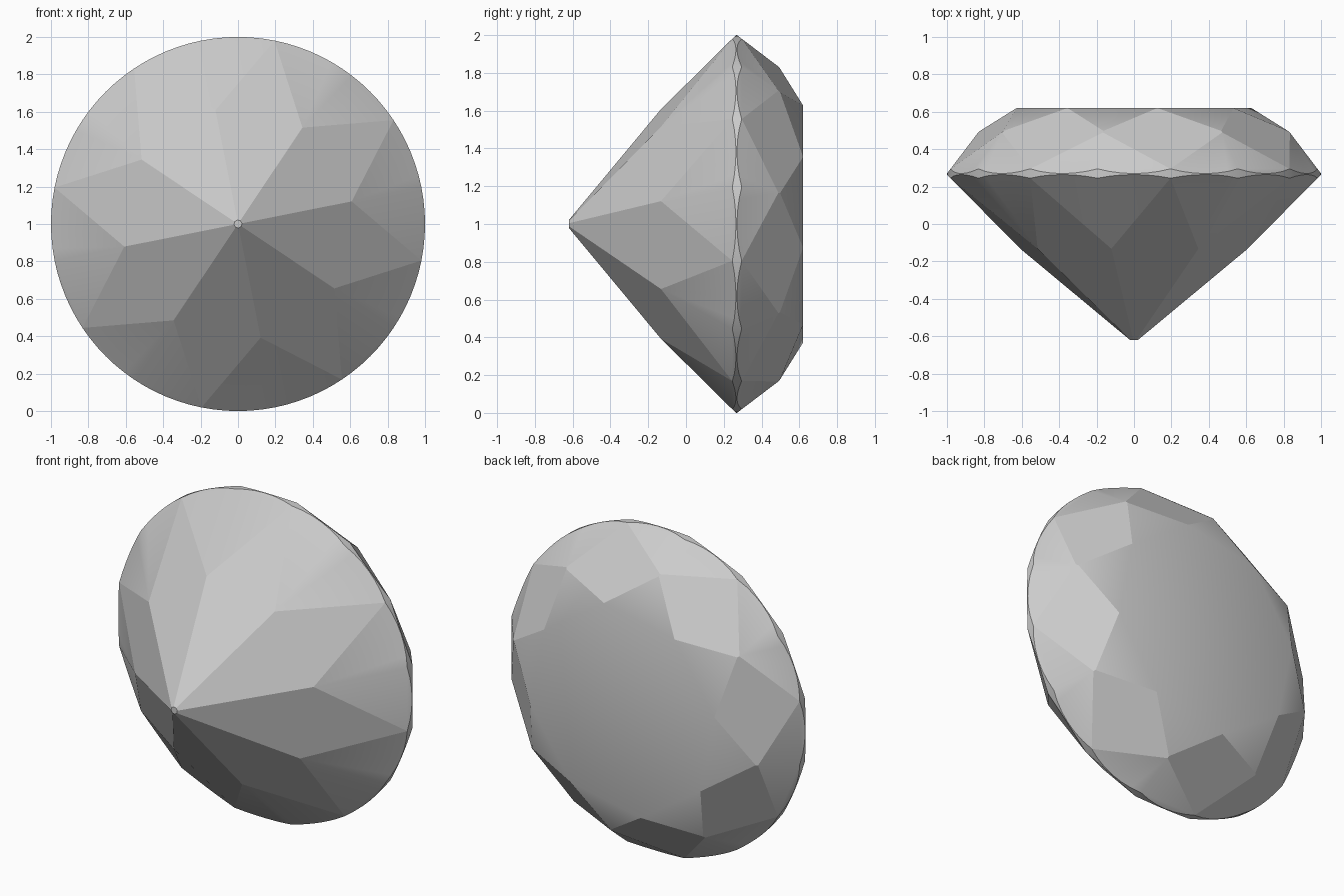
import bpy, bmesh
from math import radians, cos, sin
from mathutils import Vector, Matrix

if "Cube" in bpy.data.objects:
    bpy.data.objects.remove(bpy.data.objects["Cube"])

TABLE_Y, CULET_Y = 0.62, -0.62
C8, C16 = cos(radians(22.5)), cos(radians(11.25))

# Key points as (radius, y)
table, crown_mid, girdle_top = (0.64, TABLE_Y), (0.845, 0.495), (1.0, 0.295)
girdle_low, pavilion_mid = (1.0, 0.245), (0.62, -0.132)
culet = (0.02, CULET_Y)


def inset(point, factor):
    return point[0] * factor, point[1]


def cut_ring(bm, count, start, p, q):
    """Grind evenly spaced flat facets whose mid-line runs from p to q."""
    slope = Vector((abs(q[1] - p[1]), abs(q[0] - p[0]))).normalized()
    side = 1 if p[1] > 0.2 else -1
    for i in range(count):
        a = radians(start + i * 360 / count)
        out = Vector((cos(a), 0, sin(a)))
        normal = out * slope.x + Vector((0, side * slope.y, 0))
        cut = bmesh.ops.bisect_plane(
            bm, geom=bm.verts[:] + bm.edges[:] + bm.faces[:], dist=1e-5,
            plane_co=out * p[0] + Vector((0, p[1], 0)), plane_no=normal,
            clear_outer=True)
        rim = [e for e in cut["geom_cut"] if isinstance(e, bmesh.types.BMEdge)]
        bmesh.ops.holes_fill(bm, edges=rim, sides=0)


# Round blank lying along y
bm = bmesh.new()
bmesh.ops.create_cone(bm, cap_ends=True, segments=96, radius1=1, radius2=1,
                      depth=TABLE_Y - CULET_Y,
                      matrix=Matrix.Rotation(radians(-90), 4, 'X'))

# Crown: main kites, star facets, upper girdle facets
cut_ring(bm, 8, 33.75, table, girdle_top)
cut_ring(bm, 8, 11.25, inset(table, C8), crown_mid)
cut_ring(bm, 16, 0, inset(crown_mid, C16), inset(girdle_top, C16))
# Pavilion: main kites, lower girdle facets
cut_ring(bm, 8, 33.75, culet, girdle_low)
cut_ring(bm, 16, 0, inset(pavilion_mid, C16), inset(girdle_low, C16))

bmesh.ops.remove_doubles(bm, verts=bm.verts[:], dist=1e-4)
bmesh.ops.recalc_face_normals(bm, faces=bm.faces[:])

# Stars blend into the table and paired girdle facets blend together
main_tilt = Vector((table[1] - girdle_top[1], girdle_top[0] - table[0])).normalized().y
for f in bm.faces:
    f.smooth = True
for e in bm.edges:
    if len(e.link_faces) == 2:
        a, b = (f.normal.y for f in e.link_faces)
        same = abs(a - b) < 0.01 and abs(a - main_tilt) > 0.02
        e.smooth = (same and a > -0.74) or min(a, b) > 0.85

bmesh.ops.translate(bm, verts=bm.verts[:], vec=(0, 0, 1))
mesh = bpy.data.meshes.new("cut_gem")
bm.to_mesh(mesh)
bm.free()
gem = bpy.data.objects.new("cut_gem", mesh)
bpy.context.collection.objects.link(gem)

# Plain grey stone
grey = bpy.data.materials.new("pale_grey")
grey.use_nodes = True
colour = (0.6, 0.6, 0.6, 1)
grey.diffuse_color = colour
grey.node_tree.nodes["Principled BSDF"].inputs["Base Color"].default_value = colour
mesh.materials.append(grey)
